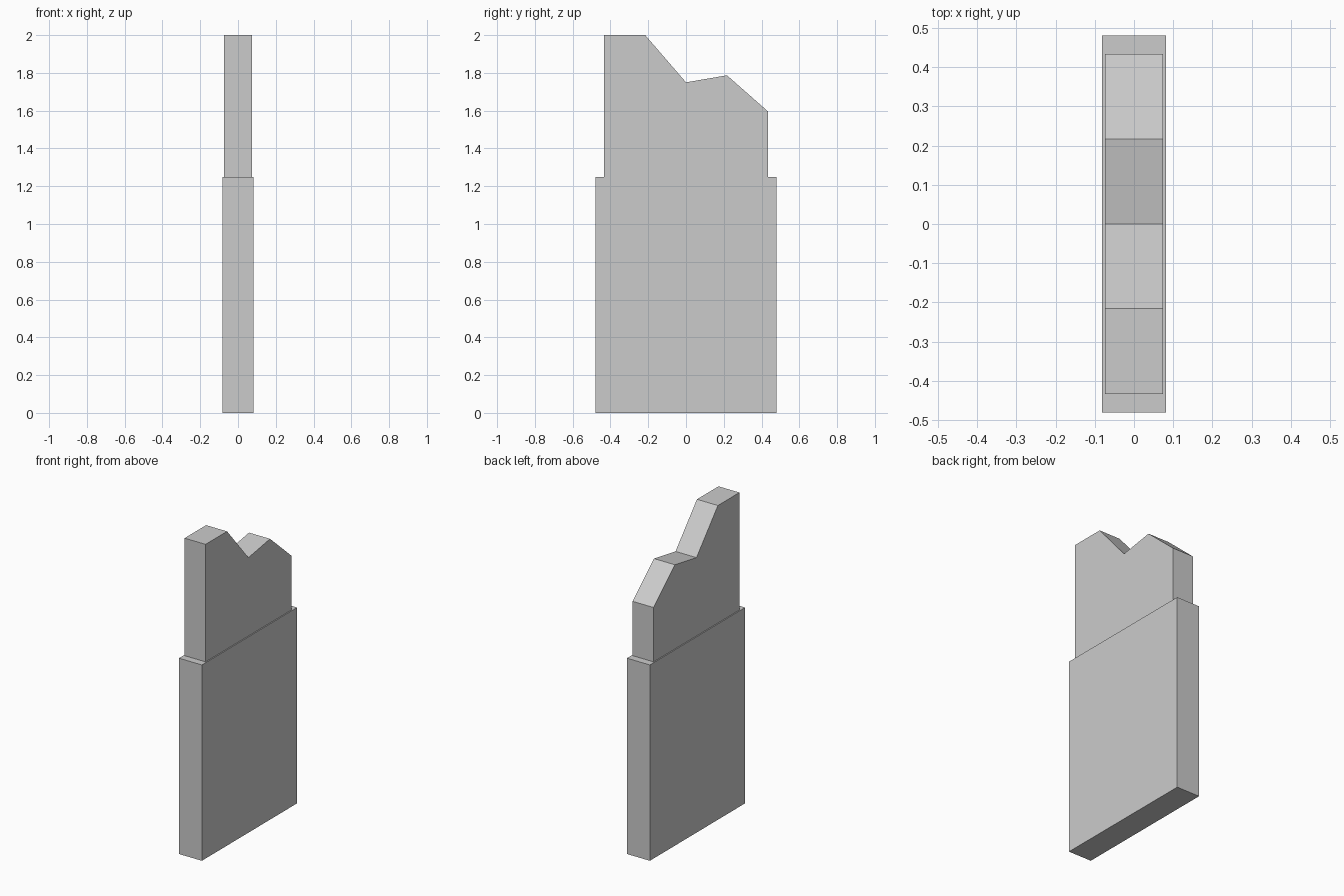
import bpy
import bmesh

if "Cube" in bpy.data.objects:
    bpy.data.objects.remove(bpy.data.objects["Cube"])


def slab(name, half_width, profile):
    """Extrude a (y, z) profile symmetrically along x."""
    bm = bmesh.new()
    face = bm.faces.new([bm.verts.new((-half_width, y, z)) for y, z in profile])
    ext = bmesh.ops.extrude_face_region(bm, geom=[face])
    verts = [v for v in ext["geom"] if isinstance(v, bmesh.types.BMVert)]
    bmesh.ops.translate(bm, verts=verts, vec=(2 * half_width, 0, 0))
    bmesh.ops.recalc_face_normals(bm, faces=bm.faces)
    mesh = bpy.data.meshes.new(name)
    bm.to_mesh(mesh)
    bm.free()
    obj = bpy.data.objects.new(name, mesh)
    bpy.context.collection.objects.link(obj)
    return obj


# Thick lower wall block
slab("lower_block", 0.081, [(-0.48, 0), (0.48, 0), (0.48, 1.25), (-0.48, 1.25)])

# Slightly thinner upper block with a broken top edge
slab("broken_upper_block", 0.074, [
    (-0.433, 1.25), (0.433, 1.25), (0.433, 1.597), (0.217, 1.787),
    (0, 1.75), (-0.216, 2.0), (-0.433, 2.0),
])
